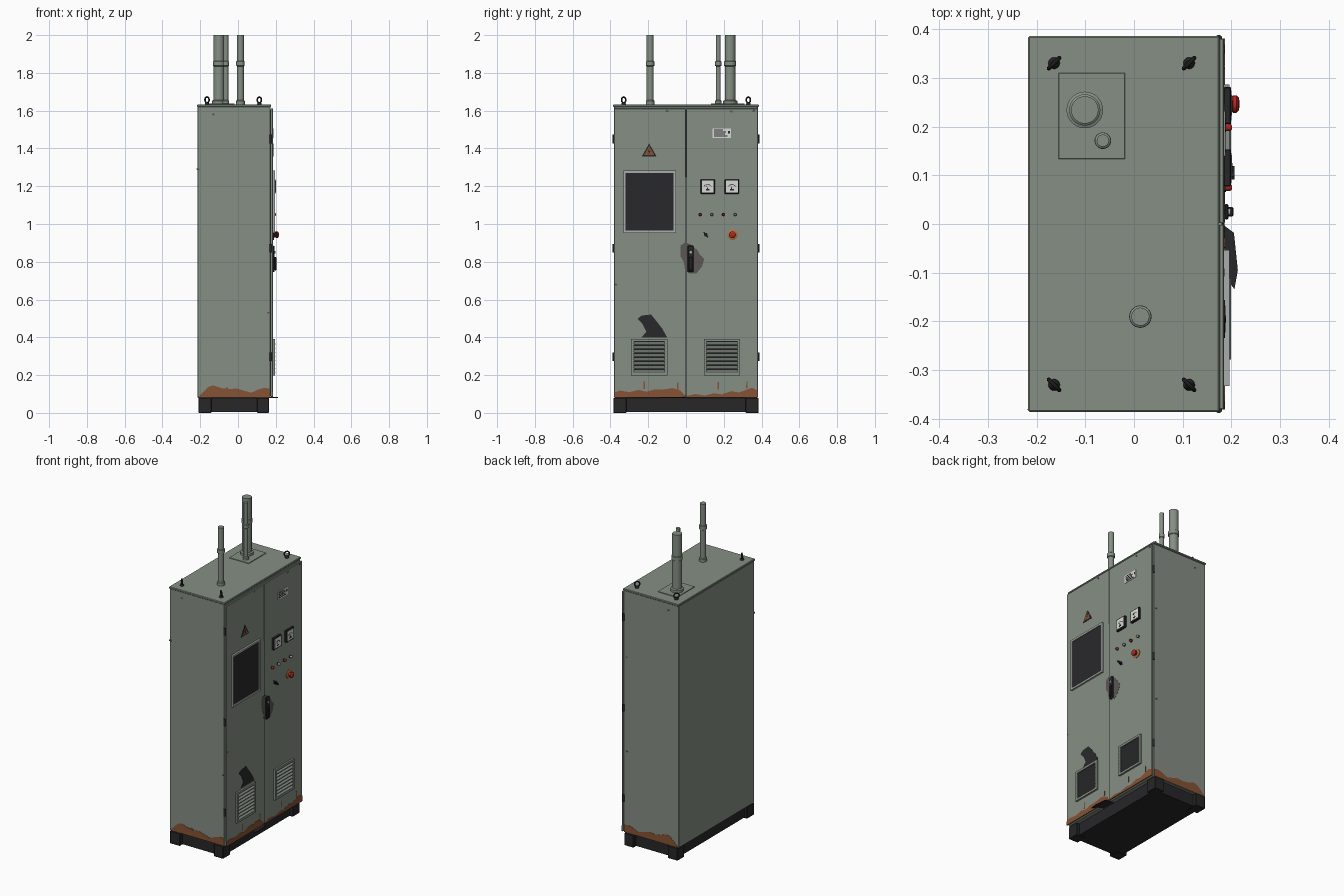
import bpy, bmesh, math, random
from mathutils import Vector, Matrix

if "Cube" in bpy.data.objects:
    bpy.data.objects.remove(bpy.data.objects["Cube"])
random.seed(4)

def mat(name, r, g, b):
    m = bpy.data.materials.new(name)
    m.diffuse_color = (r, g, b, 1)
    m.use_nodes = True
    m.node_tree.nodes["Principled BSDF"].inputs["Base Color"].default_value = m.diffuse_color
    return m

GREEN = mat("grey_green_paint", 0.235, 0.275, 0.23)
DARK = mat("charcoal", 0.02, 0.02, 0.022)
GLASS = mat("dark_glass", 0.022, 0.022, 0.025)
LIGHT = mat("light_grey", 0.40, 0.42, 0.41)
WHITE = mat("off_white", 0.70, 0.70, 0.68)
RED = mat("signal_red", 0.45, 0.02, 0.015)
ORANGE = mat("orange_ring", 0.42, 0.17, 0.05)
RUST = mat("rust_brown", 0.24, 0.085, 0.035)
WORN = mat("worn_metal", 0.11, 0.095, 0.095)

def finish(name, bm, m, smooth=False):
    bmesh.ops.recalc_face_normals(bm, faces=bm.faces)
    me = bpy.data.meshes.new(name)
    bm.to_mesh(me)
    bm.free()
    me.materials.append(m)
    ob = bpy.data.objects.new(name, me)
    bpy.context.collection.objects.link(ob)
    if smooth:
        bpy.ops.object.select_all(action='DESELECT')
        bpy.context.view_layer.objects.active = ob
        ob.select_set(True)
        bpy.ops.object.shade_smooth_by_angle(angle=math.radians(40))
    return ob

def box(name, x0, x1, y0, y1, z0, z1, m, bevel=0):
    bm = bmesh.new()
    bmesh.ops.create_cube(bm, size=1)
    for v in bm.verts:
        v.co = Vector(((x0 + x1) / 2 + v.co.x * (x1 - x0), (y0 + y1) / 2 + v.co.y * (y1 - y0),
                       (z0 + z1) / 2 + v.co.z * (z1 - z0)))
    if bevel:
        bmesh.ops.bevel(bm, geom=bm.edges[:], offset=bevel, segments=1, affect='EDGES')
    return finish(name, bm, m)

def plate(name, pts, d0, d1, axis, m):
    """Extrude a 2D outline between d0 and d1 along an axis."""
    put = {'x': lambda u, v, d: (d, u, v), 'y': lambda u, v, d: (u, d, v), 'z': lambda u, v, d: (u, v, d)}[axis]
    bm = bmesh.new()
    a = [bm.verts.new(put(u, v, d0)) for u, v in pts]
    b = [bm.verts.new(put(u, v, d1)) for u, v in pts]
    n = len(pts)
    bm.faces.new(a)
    bm.faces.new(b[::-1])
    for i in range(n):
        bm.faces.new((a[i], a[(i + 1) % n], b[(i + 1) % n], b[i]))
    return finish(name, bm, m)

def lathe(name, prof, origin, axis, m, sides=24):
    """Spin (radius, height) profile around z or x, closed at both ends."""
    bm = bmesh.new()
    rings = [[bm.verts.new((r * math.cos(2 * math.pi * i / sides), r * math.sin(2 * math.pi * i / sides), h))
              for i in range(sides)] for r, h in prof]
    for p, q in zip(rings, rings[1:]):
        for i in range(sides):
            j = (i + 1) % sides
            bm.faces.new((p[i], p[j], q[j], q[i]))
    bm.faces.new(rings[0])
    bm.faces.new(rings[-1])
    rot = Matrix.Rotation(math.pi / 2, 4, 'Y') if axis == 'x' else Matrix()
    bmesh.ops.transform(bm, matrix=Matrix.Translation(origin) @ rot, verts=bm.verts)
    return finish(name, bm, m, True)

def frame(name, y0, y1, z0, z1, w, x0, x1, m):
    for n, a, b, c, d in (("bottom", y0, y1, z0, z0 + w), ("top", y0, y1, z1 - w, z1),
                          ("left", y0, y0 + w, z0 + w, z1 - w), ("right", y1 - w, y1, z0 + w, z1 - w)):
        box(f"{name}_{n}", x0, x1, a, b, c, d, m)

D = 0.185  # door face

# plinth with corner feet
box("plinth", -0.19, 0.145, -0.36, 0.36, 0.004, 0.08, DARK)
for sx, x0, x1 in (("back", -0.21, -0.14), ("front", 0.10, 0.165)):
    for sy in (-1, 1):
        box(f"foot_{sx}", x0, x1, min(sy * .385, sy * .315), max(sy * .385, sy * .315), 0, 0.08, DARK, 0.003)

# cabinet, roof and doors
box("cabinet_body", -0.215, 0.172, -0.38, 0.38, 0.08, 1.622, GREEN, 0.003)
box("cabinet_roof", -0.217, 0.175, -0.386, 0.386, 1.62, 1.633, GREEN, 0.003)
box("door_seal", 0.17, 0.1745, -0.375, 0.375, 0.09, 1.605, DARK)
box("door_left", 0.174, D, -0.381, -0.0015, 0.085, 1.612, GREEN, 0.002)
box("door_right", 0.174, D, 0.0015, 0.381, 0.085, 1.612, GREEN, 0.002)
box("door_seam", 0.18, D + .0005, -0.003, 0.002, 0.09, 1.25, DARK)
for s in (-1, 1):
    for z in (0.298, 0.872, 1.45):
        lathe("hinge", [(0.007, -.023), (0.007, .023)], (0.174, s * 0.381, z), 'z', DARK, 12)

# roof gland plate and conduits
box("gland_plate", -0.155, -0.018, 0.133, 0.31, 1.632, 1.637, GREEN, 0.001)
for n, x, y, r in (("large", -0.101, 0.234, 0.028), ("small", -0.064, 0.171, 0.0125), ("single", 0.013, -0.19, 0.0185)):
    c = r * 1.34 if n == "large" else r + 0.0045
    lathe(f"conduit_{n}", [(c, 1.633), (c, 1.652), (r, 1.656), (r, 1.835), (r + .004, 1.838), (r + .004, 1.86),
                           (r, 1.863), (r, 2.0)], (x, y, 0), 'z', GREEN, 28)

# lifting eyebolts
for x in (-0.164, 0.113):
    for y in (-0.33, 0.33):
        lathe("eyebolt_base", [(0.012, 1.632), (0.012, 1.637), (0.006, 1.645)], (x, y, 0), 'z', DARK, 16)
        bpy.ops.mesh.primitive_torus_add(major_radius=0.0155, minor_radius=0.0042, major_segments=20, minor_segments=8,
                                         location=(x, y, 1.657), rotation=(math.pi / 2, 0, math.radians(45 if y > 0 else -45)))
        ob = bpy.context.object
        ob.name = "eyebolt_ring"
        ob.data.materials.append(DARK)
        bpy.ops.object.shade_smooth_by_angle()

# window
box("window_glass", D - .002, 0.191, -0.322, -0.063, 0.962, 1.272, GLASS)
frame("window_frame", -0.332, -0.053, 0.953, 1.282, 0.012, D - .001, 0.196, LIGHT)

# ventilation grilles
for n, y0 in (("left", -0.29), ("right", 0.095)):
    y1 = y0 + 0.191
    box(f"grille_{n}_back", D - .001, 0.188, y0 + .005, y1 - .005, 0.203, 0.387, DARK)
    frame(f"grille_{n}_frame", y0, y1, 0.198, 0.392, 0.014, D - .001, 0.196, GREEN)
    for i in range(8):
        z = 0.212 + i * 0.0212
        plate(f"grille_{n}_slat", [(0.187, z + .012), (0.199, z), (0.199, z + .004), (0.187, z + .015)],
              y0 + .012, y1 - .012, 'y', GREEN)

# gauges
for yc in (0.115, 0.243):
    box("gauge_case", D - .001, 0.199, yc - .038, yc + .038, 1.16, 1.236, DARK, 0.002)
    box("gauge_face", 0.198, 0.2005, yc - .031, yc + .031, 1.168, 1.229, WHITE)
    arc = [math.radians(a) for a in range(35, 146, 10)]
    plate("gauge_scale", [(yc + .025 * math.cos(a), 1.186 + .025 * math.sin(a)) for a in arc] +
          [(yc + .022 * math.cos(a), 1.186 + .022 * math.sin(a)) for a in reversed(arc)], 0.2, 0.2012, 'x', DARK)
    plate("gauge_needle", [(yc - .003, 1.183), (yc + .003, 1.183), (yc - .007, 1.207)], 0.2, 0.2016, 'x', DARK)
    box("gauge_hub", 0.2, 0.2016, yc - .010, yc + .010, 1.178, 1.185, DARK)

# indicator lamps
for y, m in ((0.075, RED), (0.137, LIGHT), (0.198, RED), (0.26, LIGHT)):
    lathe("lamp_bezel", [(0.0095, 0), (0.0095, 0.005)], (D - .001, y, 1.05), 'x', DARK, 16)
    lathe("lamp_lens", [(0.0072, 0), (0.0072, 0.012), (0.004, 0.016)], (D, y, 1.05), 'x', m, 16)

# selector switch and emergency stop
lathe("selector_base", [(0.010, 0), (0.010, 0.006)], (D - .001, 0.105, 0.943), 'x', DARK, 16)
plate("selector_lever", [(0.091, 0.955), (0.097, 0.959), (0.119, 0.932), (0.113, 0.928)], D, 0.206, 'x', DARK)
lathe("stop_ring", [(0.027, 0), (0.027, 0.005), (0.024, 0.007)], (D - .001, 0.246, 0.943), 'x', ORANGE)
lathe("stop_stem", [(0.011, 0), (0.011, 0.02)], (D, 0.246, 0.943), 'x', RED)
lathe("stop_button", [(0.013, 0.014), (0.018, 0.018), (0.018, 0.025), (0.013, 0.030), (0.005, 0.0315)], (D, 0.246, 0.943), 'x', RED)

# handle on worn paint
plate("handle_wear", [(-.03, .885), (-.005, .903), (.02, .895), (.06, .862), (.075, .835), (.097, .815), (.085, .775),
                      (.055, .738), (.02, .737), (-.005, .755), (-.012, .80), (-.03, .83)], D - .002, D + .001, 'x', WORN)
box("handle_plate", D, 0.194, 0.009, 0.041, 0.745, 0.885, DARK, 0.003)
box("handle_lever", 0.192, 0.204, 0.015, 0.035, 0.755, 0.825, DARK, 0.003)
lathe("handle_lock", [(0.007, 0), (0.007, 0.005)], (0.193, 0.025, 0.85), 'x', LIGHT, 16)

# nameplate and warning triangle
box("nameplate", D - .001, D + .002, 0.14, 0.238, 1.456, 1.505, WHITE)
for i, w in enumerate((.072, .06, .066, .05)):
    z = 1.463 + i * 0.0105
    box("nameplate_line", D, D + .003, 0.147, 0.147 + w, z, z + .005, DARK)
box("nameplate_mark", D, D + .003, 0.222, 0.232, 1.478, 1.492, DARK)
for n, s, d, m in (("border", 0.041, .002, DARK), ("face", 0.029, .0028, RUST)):
    plate(f"warning_{n}", [(-.195 - s * .95, 1.381 - s * .55), (-.195 + s * .95, 1.381 - s * .55), (-.195, 1.381 + s * 1.1)],
          D - .001, D + d, 'x', m)
plate("warning_bolt", [(-.192, 1.40), (-.202, 1.382), (-.195, 1.383), (-.198, 1.368), (-.188, 1.387), (-.195, 1.387)],
      D, D + .0035, 'x', DARK)

# soot above the left grille, stain under the doors
plate("soot_patch", [(-.256, .498), (-.235, .515), (-.185, .521), (-.16, .49), (-.125, .445), (-.1, .4), (-.235, .4),
                     (-.21, .43), (-.23, .47)], D - .001, D + .0015, 'x', GLASS)
plate("floor_stain", [(.15, 0), (.185, -.003), (.205, -.018), (.213, -.095), (.206, -.134), (.185, -.105), (.15, -.09)],
      0.079, 0.083, 'z', DARK)

# rust along the lower edges
def rust(name, us, hs, d0, d1, axis):
    plate(name, [(us[0], .082)] + list(zip(us, hs)) + [(us[-1], .082)], d0, d1, axis, RUST)

rust("rust_door_left", (-.381, -.35, -.30, -.25, -.21, -.17, -.12, -.07, -.03, -.003),
     (.108, .118, .11, .122, .112, .123, .124, .132, .118, .09), D - .003, D + .0012, 'x')
rust("rust_door_right", (.003, .05, .10, .15, .19, .24, .28, .32, .35, .381),
     (.09, .10, .092, .104, .098, .115, .108, .122, .132, .118), D - .003, D + .0012, 'x')
for s in (-1, 1):
    rust("rust_side", (-.205, -.175, -.155, -.13, -.09, -.05, -.01, .03, .07, .11, .14, .168),
         (.09, .12, .138, .146, .132, .125, .13, .118, .107, .125, .133, .128), s * .378, s * .3815, 'y')
for y, z in ((-.222, .145), (-.045, .14), (.17, .142), (.322, .146)):
    plate("rust_drip", [(y - .004, z - .018), (y + .004, z - .018), (y + .005, z + .02), (y - .002, z + .022)],
          D - .001, D + .0012, 'x', RUST)

# paint chips
def chip(u, v, r, d, axis):
    pts = [(u + r * random.uniform(.6, 1.3) * math.cos(k * math.tau / 7), v + r * random.uniform(.5, 1) * math.sin(k * math.tau / 7))
           for k in range(7)]
    plate("paint_chip", pts, d - .001, d + .001, axis, WORN)

for y, z in ((-.098, 1.598), (.24, 1.596), (.36, 1.6), (-.372, .68)):
    chip(y, z, .009, D, 'x')
for x, z in ((-.13, 1.58), (-.21, 1.29), (.16, .53), (-.06, .13)):
    chip(x, z, .008, -.381, 'y')
for x, z in ((-.14, 1.575), (.15, 1.2), (.15, .6)):
    chip(x, z, .008, .381, 'y')
